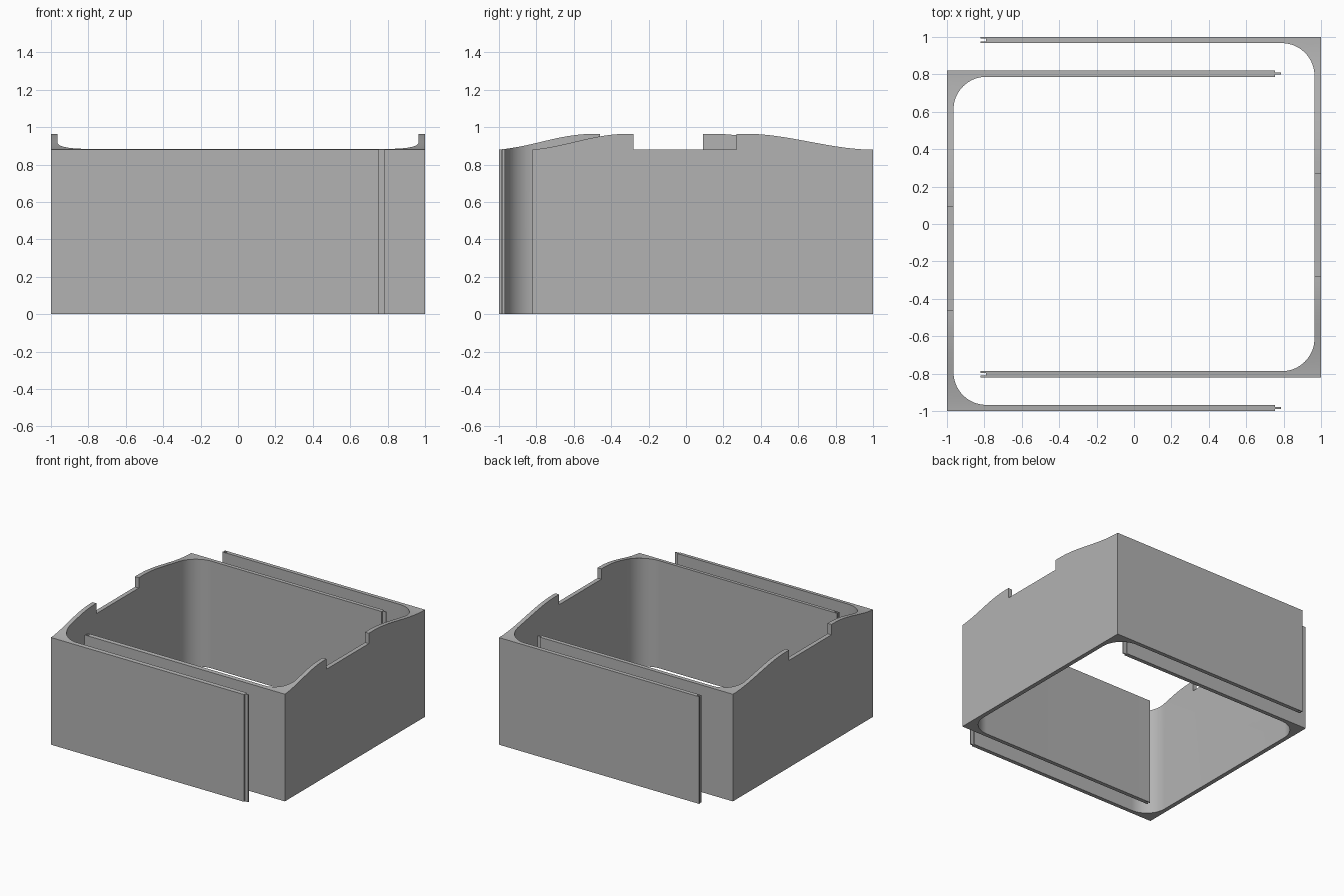
import bpy
import bmesh
from math import sin, cos, pi
from mathutils import Vector
from mathutils.geometry import interpolate_bezier

cube = bpy.data.objects.get("Cube")
if cube:
    bpy.data.objects.remove(cube)

grey = bpy.data.materials.new("plain grey")
grey.use_nodes = True
colour = (0.45, 0.45, 0.45, 1)
grey.diffuse_color = colour
grey.node_tree.nodes["Principled BSDF"].inputs["Base Color"].default_value = colour

HALF = 0.91      # half the depth of each shell
LOW, HIGH = 0.88, 0.965


def prism(name, outline, direction):
    """Closed prism made by sweeping an outline along a direction."""
    bm = bmesh.new()
    face = bm.faces.new([bm.verts.new(p) for p in outline])
    swept = bmesh.ops.extrude_face_region(bm, geom=[face])["geom"]
    verts = [v for v in swept if isinstance(v, bmesh.types.BMVert)]
    bmesh.ops.translate(bm, verts=verts, vec=direction)
    bmesh.ops.recalc_face_normals(bm, faces=bm.faces)
    mesh = bpy.data.meshes.new(name)
    bm.to_mesh(mesh)
    bm.free()
    obj = bpy.data.objects.new(name, mesh)
    bpy.context.collection.objects.link(obj)
    mesh.materials.append(grey)
    return obj


def plan(end_detail, arm_end):
    """U-shaped footprint with filleted inside corners and jointed arm ends."""
    inner = HALF - 0.033
    radius = 0.175
    half = [(1, HALF), (arm_end, HALF)] + end_detail + [(arm_end, inner)]
    for i in range(21):
        a = pi / 2 * (1 - i / 20)
        half.append((0.965 - radius + radius * cos(a), inner - radius + radius * sin(a)))
    return half + [(x, -y) for x, y in reversed(half)]


def side_profile():
    """Side silhouette: two swelling rims with a rectangular notch between."""
    front = interpolate_bezier(Vector((-0.82, LOW)), Vector((-0.62, 0.90)),
                               Vector((-0.50, HIGH)), Vector((-0.30, HIGH)), 24)
    points = [(-0.82, 0)] + [(p.x, p.y) for p in front]
    points += [(-0.28, HIGH), (-0.28, LOW), (0.27, LOW), (0.27, HIGH)]
    for i in range(25):
        t = i / 24
        points.append((0.32 + 0.68 * t, HIGH - (HIGH - LOW) * t * t * (3 - 2 * t)))
    return points + [(1, 0)]


def shell(name, side, shift, end_detail, arm_end):
    outline = [(side * x, y + 0.09 + shift, 0) for x, y in plan(end_detail, arm_end)]
    body = prism(name, outline, (0, 0, 1.2))
    # Trim the top to the side silhouette
    cutter = prism(name + "_cutter",
                   [(-1.5, y + shift, z if z else -0.1) for y, z in side_profile()], (3, 0, 0))
    # Widen the cutter ends so that they clear the outer walls
    for v in cutter.data.vertices:
        if abs(v.co.y - shift + 0.82) < 0.001:
            v.co.y -= 0.01
        elif abs(v.co.y - shift - 1) < 0.001:
            v.co.y += 0.01
    cutter.hide_render = True
    trim = body.modifiers.new("trim", "BOOLEAN")
    trim.operation = "INTERSECT"
    trim.solver = "EXACT"
    trim.object = cutter
    bpy.context.view_layer.update()
    mesh = bpy.data.meshes.new_from_object(
        body.evaluated_get(bpy.context.evaluated_depsgraph_get()))
    body.modifiers.clear()
    body.data = mesh
    bpy.data.objects.remove(cutter)
    bpy.ops.object.select_all(action="DESELECT")
    body.select_set(True)
    bpy.context.view_layer.objects.active = body
    bpy.ops.object.shade_smooth_by_angle(angle=0.5)


# Arm end joints: a thin tongue on one shell, a matching groove on the other
tongue = [(-0.755, 0.899), (-0.785, 0.899), (-0.785, 0.889), (-0.755, 0.889)]
groove = [(-0.82, 0.901), (-0.79, 0.901), (-0.79, 0.887), (-0.82, 0.887)]

shell("tongue_shell", -1, -0.18, tongue, -0.755)
shell("groove_shell", 1, 0, groove, -0.82)
